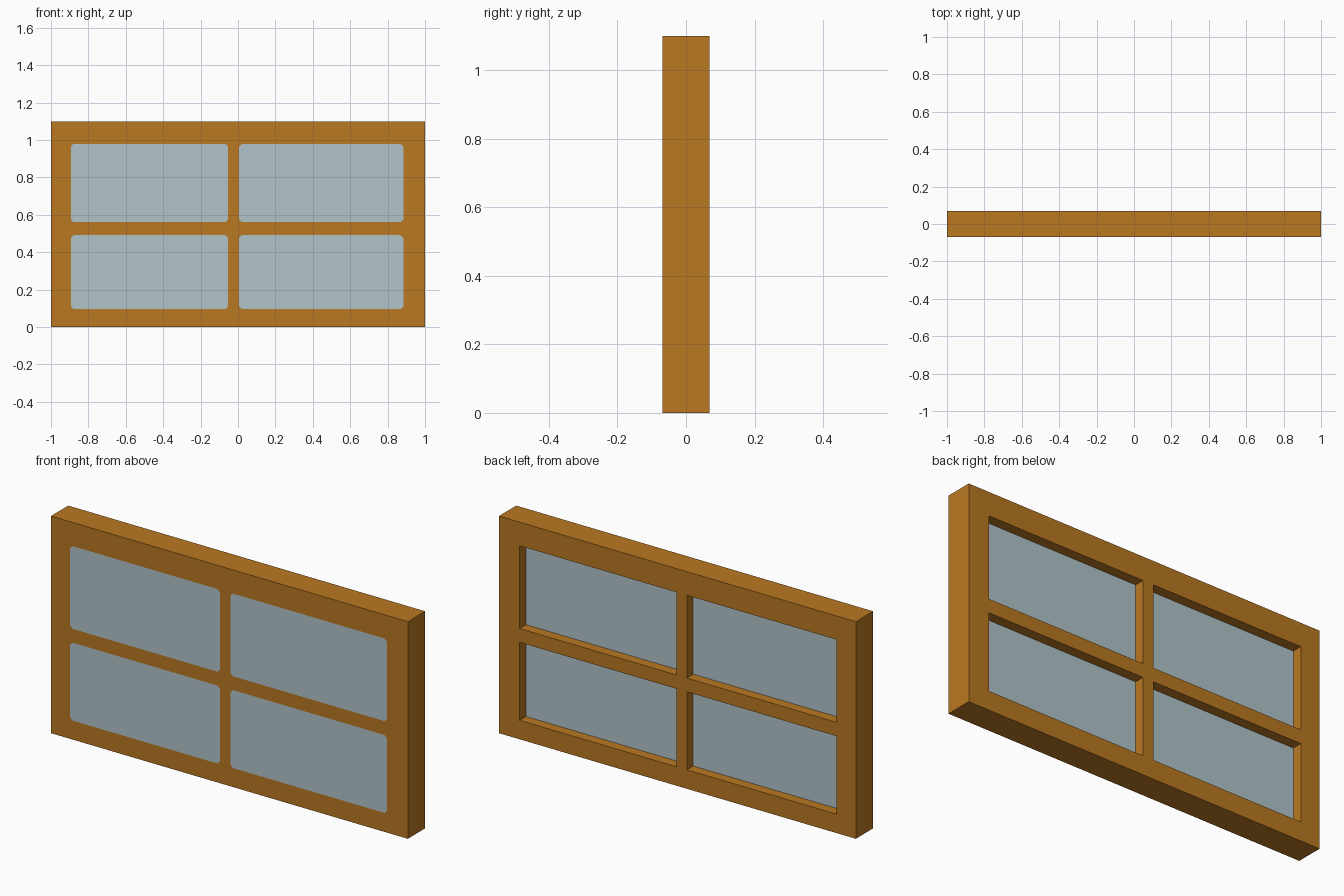
import bpy, bmesh

if "Cube" in bpy.data.objects:
    bpy.data.objects.remove(bpy.data.objects["Cube"])

HX, H, HY = 1.0, 1.10, 0.069        # half width, height, half thickness
RECESS = HY - 0.051                 # y of the sunken glass at the back
CUT = 0.014                         # clipped pane corners on the front
PANES_X = [(-0.893, -0.053), (0.006, 0.884)]
PANES_Z = [(0.096, 0.491), (0.561, 0.98)]


def material(name, rgb):
    m = bpy.data.materials.new(name)
    m.diffuse_color = (*rgb, 1)
    m.use_nodes = True
    m.node_tree.nodes["Principled BSDF"].inputs["Base Color"].default_value = m.diffuse_color
    return m


def lines(lo, hi, spans):
    """Grid lines: outer edges, pane edges and corner clips."""
    out = [lo, hi]
    for a, b in spans:
        out += [a, a + CUT, b - CUT, b]
    return sorted(out)


def inside(c, spans):
    return any(a < c < b for a, b in spans)


def at_end(c, spans):
    """0 mid-span, -1 in the first clip strip, 1 in the last one."""
    for a, b in spans:
        if a < c < a + CUT:
            return -1
        if b - CUT < c < b:
            return 1
    return 0


xs, zs = lines(-HX, HX, PANES_X), lines(0, H, PANES_Z)
bm = bmesh.new()


def face(pts, mat=0):
    f = bm.faces.new([bm.verts.new(p) for p in pts])
    f.material_index = mat


def rect(x0, x1, z0, z1, y):
    return [(x0, y, z0), (x1, y, z0), (x1, y, z1), (x0, y, z1)]


def wall(p, q, y0, y1):
    face([(p[0], y0, p[1]), (q[0], y0, q[1]), (q[0], y1, q[1]), (p[0], y1, p[1])])


for i, (x0, x1) in enumerate(zip(xs, xs[1:])):
    for j, (z0, z1) in enumerate(zip(zs, zs[1:])):
        cx, cz = (x0 + x1) / 2, (z0 + z1) / 2
        glass = inside(cx, PANES_X) and inside(cz, PANES_Z)
        q = rect(x0, x1, z0, z1, -HY)
        ex, ez = at_end(cx, PANES_X), at_end(cz, PANES_Z)
        # flush front: panes with clipped corners
        if glass and ex and ez:
            k = {(-1, -1): 0, (1, -1): 1, (1, 1): 2, (-1, 1): 3}[(ex, ez)]
            face([q[k - 1], q[k], q[(k + 1) % 4]], 0)
            face([q[(k + 1) % 4], q[(k + 2) % 4], q[k - 1]], 1)
        else:
            face(q, int(glass))
        # back: frame face, or sunken glass
        face(rect(x0, x1, z0, z1, RECESS if glass else HY)[::-1], int(glass))

# outer sides
for x0, x1 in zip(xs, xs[1:]):
    wall((x1, 0), (x0, 0), -HY, HY)
    wall((x0, H), (x1, H), -HY, HY)
for z0, z1 in zip(zs, zs[1:]):
    wall((-HX, z0), (-HX, z1), -HY, HY)
    wall((HX, z1), (HX, z0), -HY, HY)

# recess sides
for a, b in PANES_X:
    px = [x for x in xs if a <= x <= b]
    for c, d in PANES_Z:
        pz = [z for z in zs if c <= z <= d]
        for x0, x1 in zip(px, px[1:]):
            wall((x0, c), (x1, c), RECESS, HY)
            wall((x0, d), (x1, d), RECESS, HY)
        for z0, z1 in zip(pz, pz[1:]):
            wall((a, z0), (a, z1), RECESS, HY)
            wall((b, z0), (b, z1), RECESS, HY)

bmesh.ops.remove_doubles(bm, verts=bm.verts[:], dist=1e-5)
bmesh.ops.recalc_face_normals(bm, faces=bm.faces[:])

mesh = bpy.data.meshes.new("window")
bm.to_mesh(mesh)
bm.free()
mesh.materials.append(material("orange wood", (0.485, 0.188, 0.016)))
mesh.materials.append(material("pale glass", (0.434, 0.546, 0.584)))
window = bpy.data.objects.new("window", mesh)
bpy.context.collection.objects.link(window)
